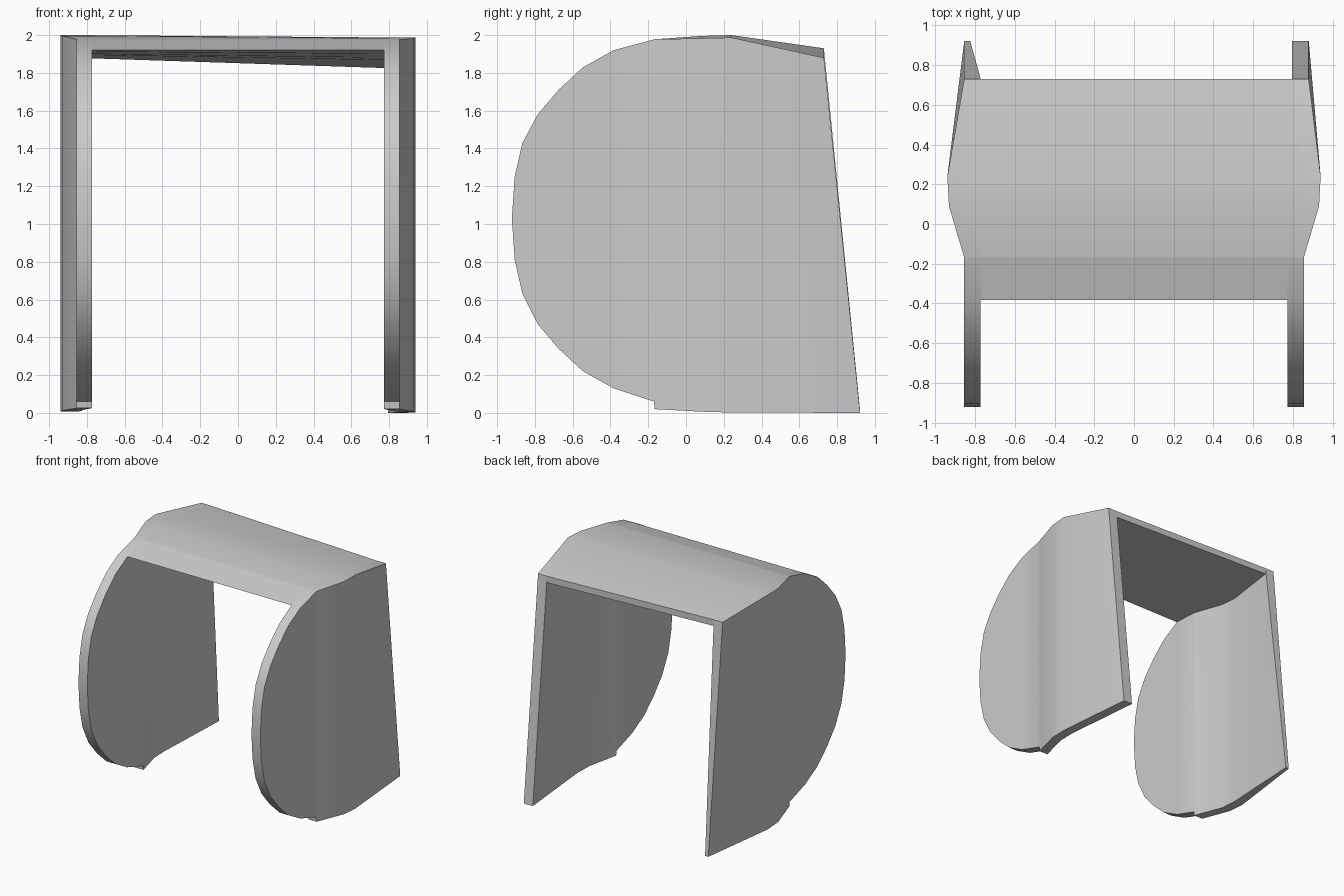
import bpy
import bmesh
import math

cube = bpy.data.objects.get("Cube")
if cube:
    bpy.data.objects.remove(cube, do_unlink=True)

grey = bpy.data.materials.new("plain grey")
grey.use_nodes = True
tone = (0.6, 0.6, 0.6, 1)
grey.diffuse_color = tone
grey.node_tree.nodes["Principled BSDF"].inputs["Base Color"].default_value = tone

THICK = 0.083
# Rounded front of each cheek: depth, lower height, upper height
ROUND = [(-0.922, 1.03, 1.03), (-0.907, 0.81, 1.25), (-0.866, 0.63, 1.43),
         (-0.785, 0.47, 1.58), (-0.675, 0.34, 1.71), (-0.545, 0.22, 1.83),
         (-0.383, 0.13, 1.92), (-0.17, 0.06, 1.977)]


def finish(name, bm):
    bmesh.ops.remove_doubles(bm, verts=bm.verts[:], dist=0.0005)
    bmesh.ops.recalc_face_normals(bm, faces=bm.faces[:])
    mesh = bpy.data.meshes.new(name)
    bm.to_mesh(mesh)
    bm.free()
    mesh.materials.append(grey)
    obj = bpy.data.objects.new(name, mesh)
    bpy.context.collection.objects.link(obj)
    bpy.ops.object.select_all(action='DESELECT')
    obj.select_set(True)
    bpy.context.view_layer.objects.active = obj
    bpy.ops.object.shade_smooth_by_angle(angle=math.radians(30))
    return obj


def columns(side):
    """Cross-sections: low y, low z, high y, high z, outer x, inner x low, inner x high."""
    left = side < 0
    cols = [(y, lo, y, hi, 0.855, 0.772, 0.772) for y, lo, hi in ROUND]
    lift = 0.01 if left else 0.0
    ridge = 2.0 if left else 1.987
    # Flared middle, then the slanted back edge
    for y, lo, hi, x in [(-0.166, 0.02, 1.978, 0.856), (0.09, 0.006, ridge - 0.004, 0.932),
                         (0.24, 0.002, ridge, 0.94)]:
        cols.append((y, lo + lift * 0.5, y, hi, x, x - THICK, x - THICK))
    if left:
        cols.append((0.922, lift, 0.73, 1.93, 0.855, 0.825, 0.772))
    else:
        cols.append((0.922, 0.0, 0.73, 1.88, 0.88, 0.795, 0.795))
    return cols


def cheek(name, side):
    bm = bmesh.new()
    rings = []
    for yl, zl, yh, zh, xo, xl, xh in columns(side):
        pts = [(xo, yl, zl), (xo, yh, zh), (xh, yh, zh), (xl, yl, zl)]
        rings.append([bm.verts.new((side * x, y, z)) for x, y, z in pts])
    for a, b in zip(rings, rings[1:]):
        for i in range(4):
            j = (i + 1) % 4
            bm.faces.new((a[i], a[j], b[j], b[i]))
    bm.faces.new(rings[-1])
    return finish(name, bm)


def roof():
    bm = bmesh.new()
    rings = []
    pairs = [p for p in zip(columns(-1), columns(1)) if p[0][2] > -0.4]
    front, back = pairs[0][0][2], pairs[-1][0][2]
    for l, r in pairs:
        # Underside runs straight from the knife front edge to the back
        t = (l[2] - front) / (back - front)
        under_l, under_r = 1.92 - 0.043 * t, 1.92 - 0.095 * t
        pts = [(-l[6], l[3]), (r[6], r[3]), (r[6], under_r), (-l[6], under_l)]
        rings.append([bm.verts.new((x, l[2], z)) for x, z in pts])
    for a, b in zip(rings, rings[1:]):
        for i in (0, 2):
            bm.faces.new((a[i], a[i + 1], b[i + 1], b[i]))
    bm.faces.new(rings[-1])
    return finish("roof_panel", bm)


cheek("left_cheek", 1)
cheek("right_cheek", -1)
roof()
